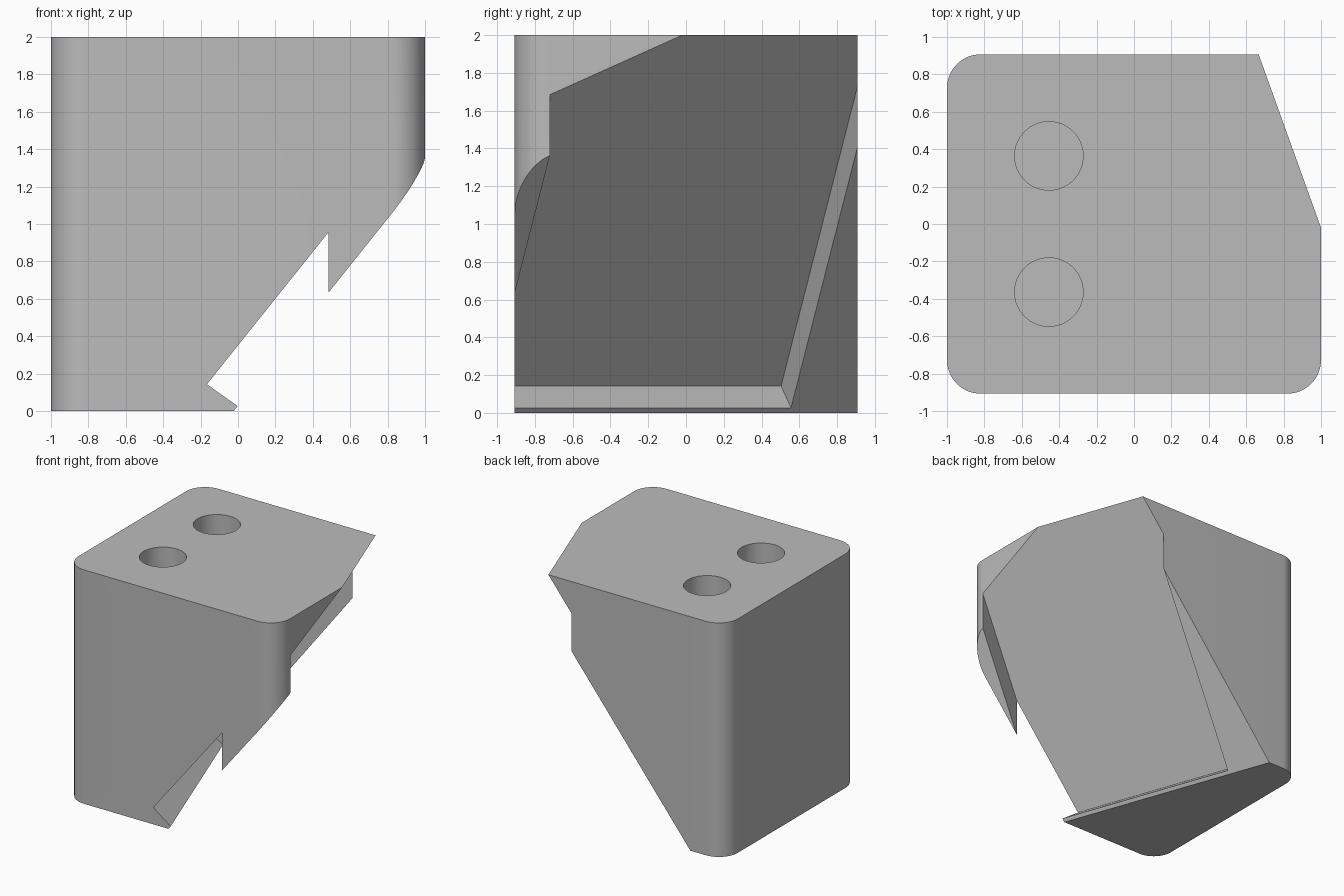
import bpy, bmesh
from math import radians, cos, sin, pi, hypot
from mathutils import Matrix

cube = bpy.data.objects.get("Cube")
if cube:
    bpy.data.objects.remove(cube, do_unlink=True)

grey = bpy.data.materials.new("plain grey")
grey.use_nodes = True
colour = (0.5, 0.5, 0.5, 1)
grey.diffuse_color = colour
grey.node_tree.nodes["Principled BSDF"].inputs["Base Color"].default_value = colour


def prism(name, points, sweep, matrix=Matrix()):
    """Extrude a closed outline of 3D points along a sweep vector."""
    bm = bmesh.new()
    face = bm.faces.new([bm.verts.new(p) for p in points])
    ext = bmesh.ops.extrude_face_region(bm, geom=[face])
    moved = [g for g in ext["geom"] if isinstance(g, bmesh.types.BMVert)]
    bmesh.ops.translate(bm, verts=moved, vec=sweep)
    bmesh.ops.recalc_face_normals(bm, faces=bm.faces)
    bm.transform(matrix)
    mesh = bpy.data.meshes.new(name)
    bm.to_mesh(mesh)
    bm.free()
    obj = bpy.data.objects.new(name, mesh)
    bpy.context.collection.objects.link(obj)
    mesh.materials.append(grey)
    return obj


def circle(cx, cy, z, r, start=0.0, sweep=2 * pi, steps=64):
    return [(cx + r * cos(start + sweep * i / steps),
             cy + r * sin(start + sweep * i / steps), z) for i in range(steps)]


def cut(target, cutter):
    cutter.hide_render = True
    mod = target.modifiers.new("cut", "BOOLEAN")
    mod.operation = "DIFFERENCE"
    mod.solver = "EXACT"
    mod.object = cutter
    bpy.context.view_layer.objects.active = target
    bpy.ops.object.modifier_apply(modifier=mod.name)
    bpy.data.objects.remove(cutter, do_unlink=True)


# Block with rounded upright corners
HX, HY, R = 1.0, 0.907, 0.18
outline = []
for i, (sx, sy) in enumerate([(1, 1), (-1, 1), (-1, -1), (1, -1)]):
    outline += circle(sx * (HX - R), sy * (HY - R), 0, R, i * pi / 2, pi / 2, 16)
    a = (i + 1) * pi / 2
    outline.append((sx * (HX - R) + R * cos(a), sy * (HY - R) + R * sin(a), 0))
block = prism("wedge_block", outline, (0, 0, 2))

# Sloped underside, turned about the upright axis
turn = Matrix.Rotation(radians(19.8), 4, "Z")
SLOPE = 1.3285


def slope_u(z, offset):
    return (z - offset) / SLOPE


low, high = -0.5, 3.0
slope = [(slope_u(low, 0.437), -2, low), (4, -2, low),
         (4, -2, high), (slope_u(high, 0.437), -2, high)]
cut(block, prism("slope_cutter", slope, (0, 4, 0), turn))

# Recessed channel in the slope, closed at its lower end
base, front, back, reach = 0.143, -1.017, 0.702, 0.6
norm = hypot(SLOPE, 1)
du, dz = reach * SLOPE / norm, -reach / norm
u0, u1 = slope_u(base, 0.759), slope_u(high, 0.759)
channel = [(u0, front, base), (u0 + du, front, base + dz),
           (u1 + du, front, high + dz), (u1, front, high)]
cut(block, prism("channel_cutter", channel, (0, back - front, 0), turn))

# Two blind round holes in the top
for y in (-0.364, 0.364):
    cut(block, prism("hole_cutter", circle(-0.455, y, 1.64, 0.183), (0, 0, 1)))

bpy.ops.object.select_all(action="DESELECT")
block.select_set(True)
bpy.context.view_layer.objects.active = block
bpy.ops.object.shade_smooth_by_angle(angle=radians(30))
